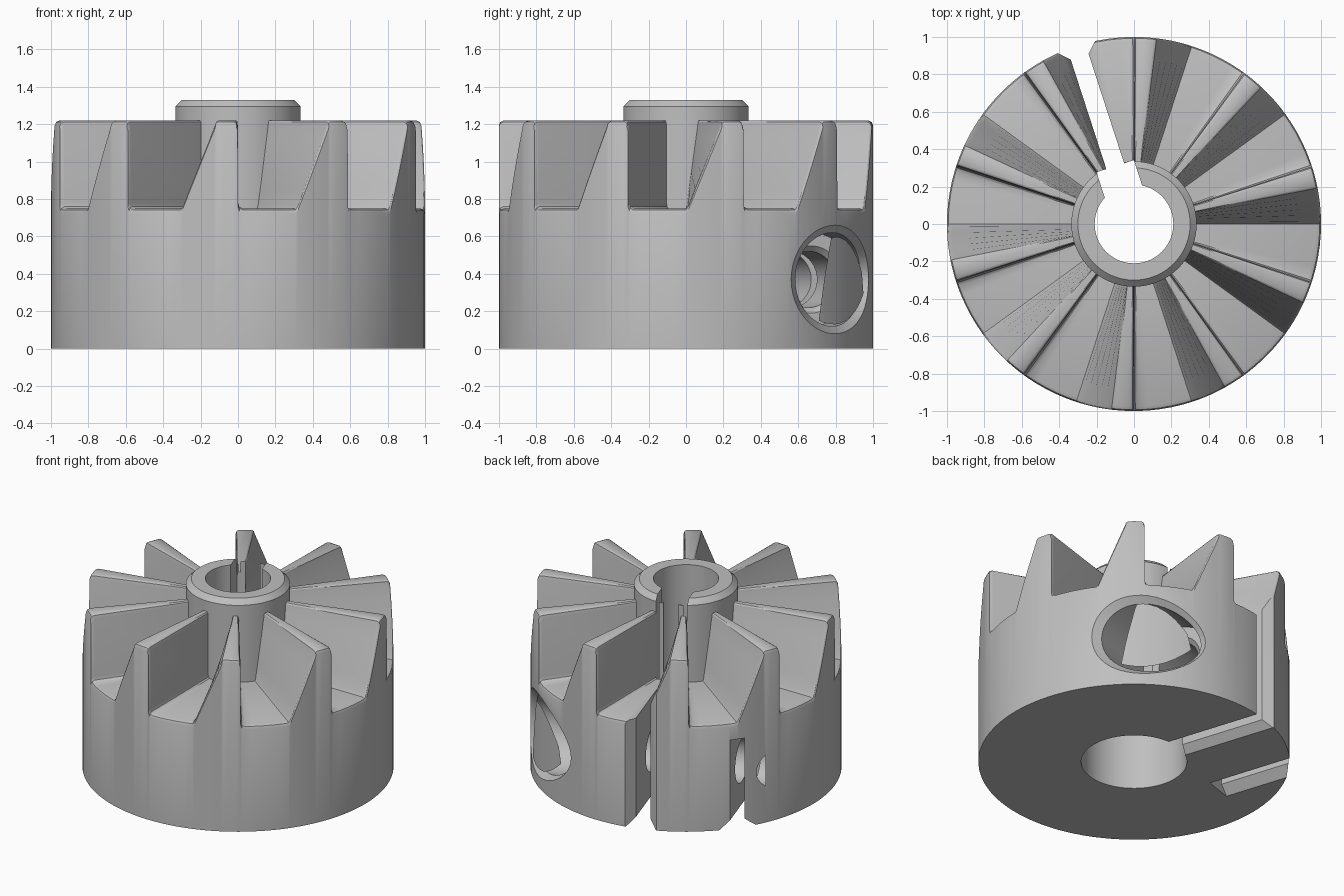
import bpy
import bmesh
from math import sin, cos, radians, sqrt, tau

if "Cube" in bpy.data.objects:
    bpy.data.objects.remove(bpy.data.objects["Cube"])

grey = bpy.data.materials.new("plain grey")
grey.use_nodes = True
colour = (0.52, 0.52, 0.52, 1)
grey.diffuse_color = colour
grey.node_tree.nodes["Principled BSDF"].inputs["Base Color"].default_value = colour

SLIT_TURN = radians(18)   # local x runs across the clamp slit, local y along it


def loft(name, rings, closed=False):
    """Join equal rings of points; cap the ends unless the loft is closed."""
    bm = bmesh.new()
    loops = [[bm.verts.new(p) for p in ring] for ring in rings]
    n = len(loops[0])
    pairs = list(zip(loops, loops[1:]))
    if closed:
        pairs.append((loops[-1], loops[0]))
    else:
        bm.faces.new(loops[0])
        bm.faces.new(loops[-1])
    for a, b in pairs:
        for i in range(n):
            j = (i + 1) % n
            bm.faces.new((a[i], a[j], b[j], b[i]))
    bmesh.ops.recalc_face_normals(bm, faces=bm.faces)
    mesh = bpy.data.meshes.new(name)
    bm.to_mesh(mesh)
    bm.free()
    mesh.materials.append(grey)
    obj = bpy.data.objects.new(name, mesh)
    bpy.context.collection.objects.link(obj)
    return obj


def groove(name, centre, half, bevel, top, start, end):
    """Slot along local y, open at the bottom with bevelled lips."""
    lip = half + bevel + 0.01
    right = [(lip, -0.01), (half, bevel), (half, top)]
    profile = right + [(-x, z) for x, z in reversed(right)]
    return loft(name, [[(centre + x, y, z) for x, z in profile] for y in (start, end)])


# Tooth outline as (degrees, height): slope, flat top, upright face, floor
FLOOR, TOP = 0.75, 1.22
outline = [(-18, FLOOR), (-17.2, FLOOR + 0.02)]
outline += [(-17.2 + 10 * k / 5, FLOOR + 0.02 + 0.425 * k / 5) for k in range(1, 6)]
outline += [(-6.9, 1.212), (-6.2, TOP), (-3.7, TOP), (-1.3, TOP), (-0.5, 1.212),
            (-0.1, 1.19), (0, FLOOR + 0.03), (0.4, FLOOR + 0.01), (1.4, FLOOR)]
outline += [(a, FLOOR) for a in (4.5, 8, 11.5, 15)]

# Body, teeth and hub turned as one ring of cross-sections
sections = []
for tooth in range(10):
    for angle, h in outline:
        a = radians(18 + 36 * tooth + angle)
        section = [(0.34, 0), (1, 0), (1, h - 0.025), (0.993, h - 0.008), (0.975, h),
                   (0.335, h), (0.335, 1.295), (0.3, 1.33), (0.21, 1.33),
                   (0.21, 0.6), (0.34, 0.6)]
        sections.append([(r * cos(a), r * sin(a), z) for r, z in section])
body = loft("toothed_clamp_hub", sections, closed=True)

# Clamp slit, its bevelled mouth and the wider gap in the hub
cutters = [groove("slit_cutter", 0, 0.05, 0.05, 2, 0.1, 1.2)]
mouth = [(-0.045, 0.9), (0.045, 0.9), (0.045, 0.935), (0.14, 1.03), (-0.14, 1.03), (-0.045, 0.935)]
cutters.append(loft("mouth_cutter", [[(x, y, z) for x, y in mouth] for z in (-0.1, 2)]))
gap = [(-0.105, 0.1), (0.105, 0.1), (0.105, 0.325), (-0.105, 0.325)]
cutters.append(loft("hub_gap_cutter", [[(x, y, z) for x, y in gap] for z in (0.5, 2)]))

# Nut slot, open at the bottom and the rim
cutters.append(groove("nut_slot_cutter", -0.59, 0.04, 0.06, 0.63, 0.27, 1.1))


# Stepped bolt hole across the slit, with a bevelled mouth on the curved wall
def bolt_ring(r, depth=None, wall=None):
    ring = []
    for i in range(48):
        y = 0.57 + r * cos(tau * i / 48)
        x = depth if wall is None else sqrt(wall * wall - y * y)
        ring.append((x, y, 0.37 + r * sin(tau * i / 48)))
    return ring


cutters.append(loft("bolt_cutter", [
    bolt_ring(0.32, wall=1.03), bolt_ring(0.25, wall=0.96), bolt_ring(0.25, 0.4),
    bolt_ring(0.18, 0.4), bolt_ring(0.15, 0.37), bolt_ring(0.15, -0.74)]))

# Cut the body, then drop the cutters
bpy.context.view_layer.objects.active = body
body.select_set(True)
for cutter in cutters:
    cutter.rotation_euler.z = SLIT_TURN
    cutter.hide_render = True
bpy.context.view_layer.update()
for cutter in cutters:
    mod = body.modifiers.new(cutter.name, 'BOOLEAN')
    mod.operation = 'DIFFERENCE'
    mod.solver = 'EXACT'
    mod.object = cutter
    bpy.ops.object.modifier_apply(modifier=mod.name)
for cutter in cutters:
    bpy.data.objects.remove(cutter)

bpy.ops.object.shade_smooth_by_angle(angle=radians(32))
